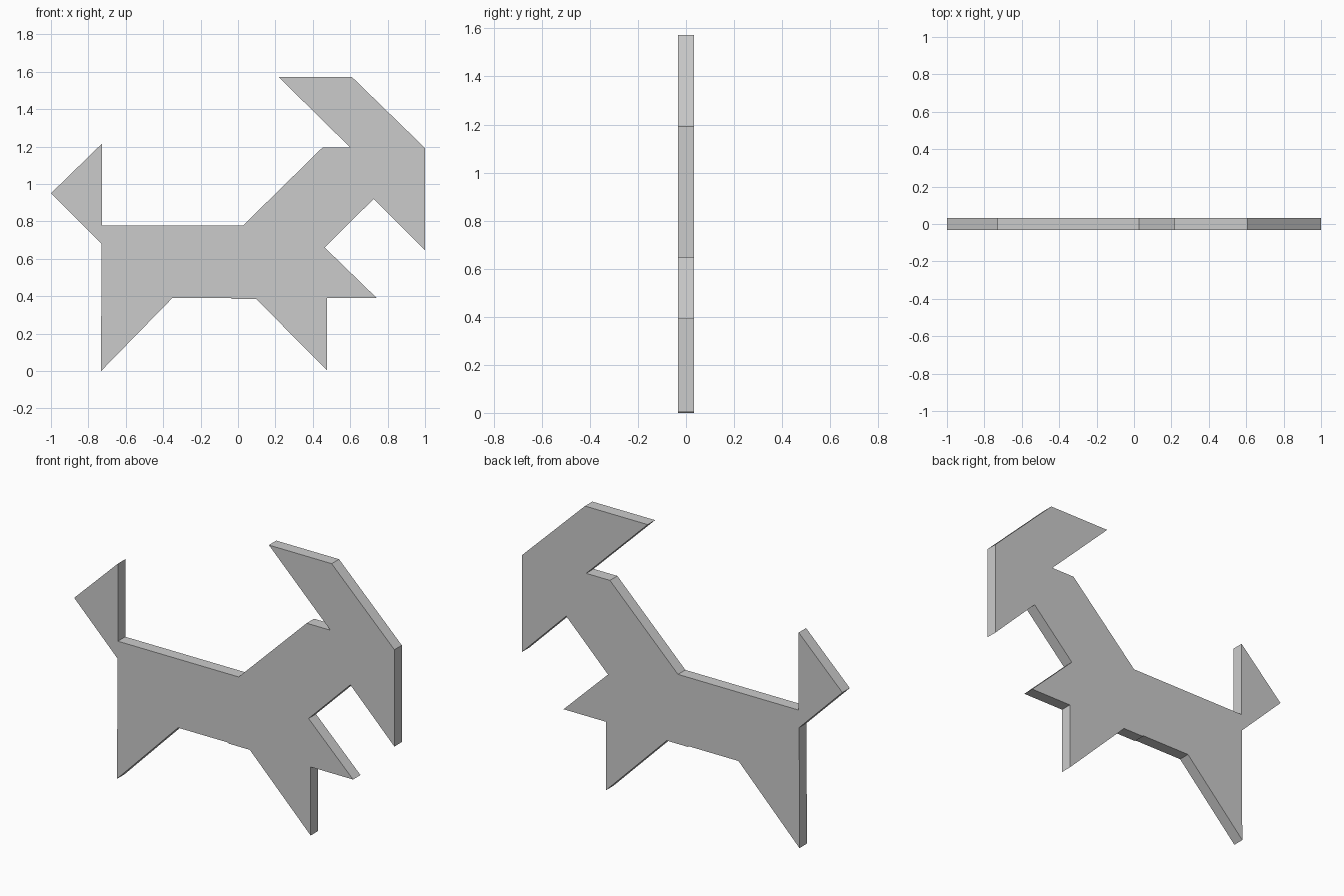
import bpy
import bmesh

if "Cube" in bpy.data.objects:
    bpy.data.objects.remove(bpy.data.objects["Cube"])

THICKNESS = 0.066

# Outline in the x-z plane, grouped by body part, running clockwise
tail = [(-0.73, 0.68), (-1.0, 0.95), (-0.727, 1.216), (-0.727, 0.778)]
back_and_neck = [(0.027, 0.778), (0.452, 1.195), (0.6, 1.195)]
horn = [(0.216, 1.573), (0.608, 1.573)]
head_and_muzzle = [(1.0, 1.192), (1.0, 0.645), (0.725, 0.92)]
raised_leg = [(0.464, 0.66), (0.742, 0.39), (0.477, 0.39)]
front_leg = [(0.477, 0.003), (0.097, 0.385)]
belly = [(-0.035, 0.385), (-0.035, 0.39)]
rear_leg = [(-0.351, 0.39), (-0.732, 0.0)]


def extruded_plate(name, outline, thickness):
    """Flat plate from an x-z outline, centred on y = 0."""
    bm = bmesh.new()
    verts = [bm.verts.new((x, -thickness / 2, z)) for x, z in outline]
    face = bm.faces.new(verts)
    result = bmesh.ops.extrude_face_region(bm, geom=[face], use_keep_orig=True)
    moved = [g for g in result["geom"] if isinstance(g, bmesh.types.BMVert)]
    bmesh.ops.translate(bm, verts=moved, vec=(0, thickness, 0))
    bmesh.ops.recalc_face_normals(bm, faces=bm.faces)
    mesh = bpy.data.meshes.new(name)
    bm.to_mesh(mesh)
    bm.free()
    obj = bpy.data.objects.new(name, mesh)
    bpy.context.collection.objects.link(obj)
    return obj


# One continuous goat-shaped plate
extruded_plate("goat_plate", tail + back_and_neck + horn + head_and_muzzle
               + raised_leg + front_leg + belly + rear_leg, THICKNESS)
